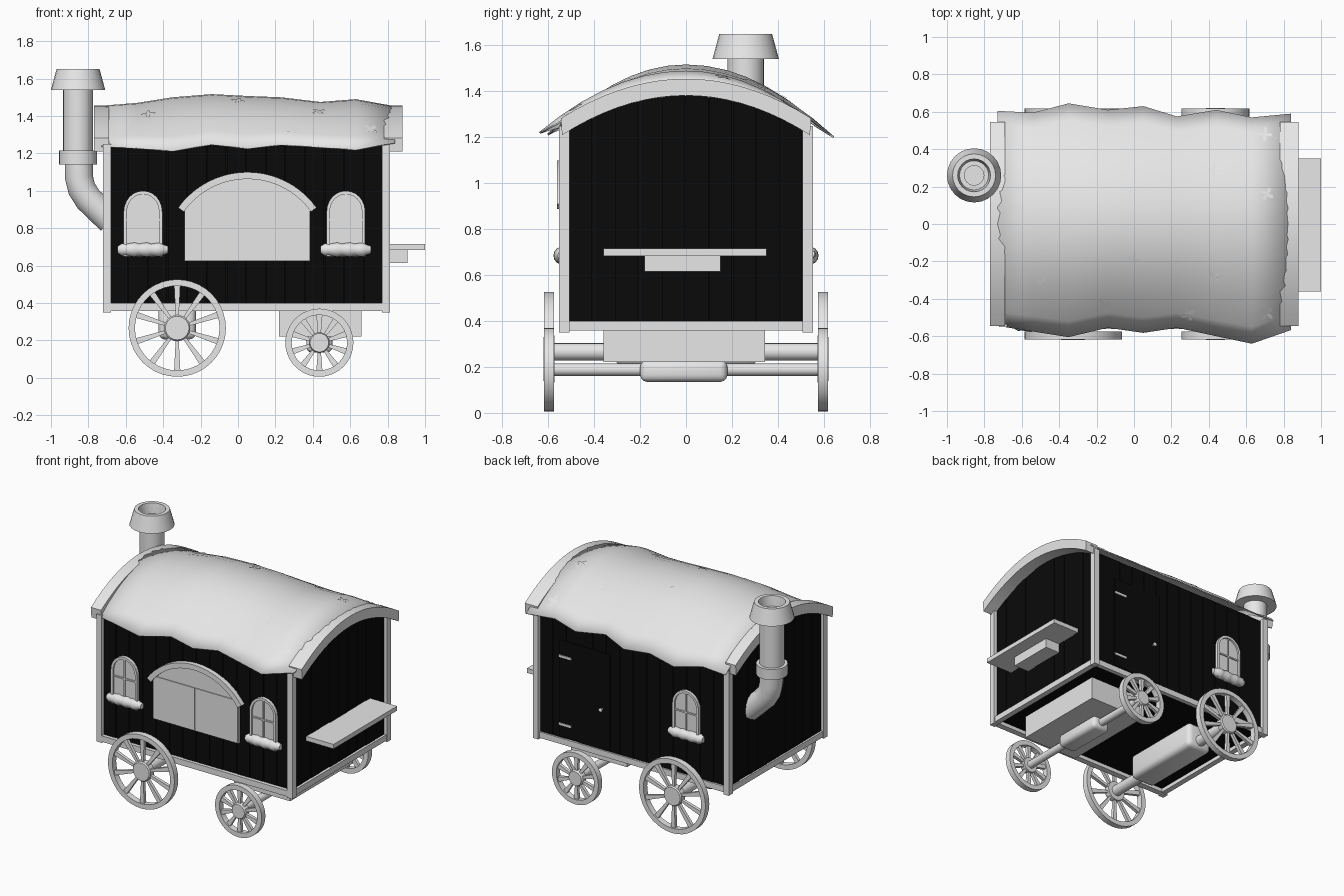
import bpy, bmesh, math, random
from math import sin, cos, pi, sqrt
from mathutils import Vector
from mathutils.bvhtree import BVHTree

random.seed(4)
if "Cube" in bpy.data.objects:
    bpy.data.objects.remove(bpy.data.objects["Cube"])


def material(name, value):
    m = bpy.data.materials.new(name)
    m.use_nodes = True
    colour = (value, value, value, 1)
    m.diffuse_color = colour
    m.node_tree.nodes["Principled BSDF"].inputs["Base Color"].default_value = colour
    return m


GREY = material("pale_grey", 0.8)
BLACK = material("black_boards", 0.003)


def finish(name, bm, mat=GREY, smooth=False):
    bmesh.ops.recalc_face_normals(bm, faces=bm.faces)
    me = bpy.data.meshes.new(name)
    bm.to_mesh(me)
    bm.free()
    me.materials.append(mat)
    ob = bpy.data.objects.new(name, me)
    bpy.context.collection.objects.link(ob)
    if smooth:
        bpy.ops.object.select_all(action='DESELECT')
        ob.select_set(True)
        bpy.context.view_layer.objects.active = ob
        bpy.ops.object.shade_smooth_by_angle(angle=math.radians(40))
    return ob


def place(axis, u, v, t):
    return {'X': (t, u, v), 'Y': (u, t, v), 'Z': (u, v, t)}[axis]


def prism(bm, pts, axis, lo, hi):
    # Flat outline pushed along an axis
    a, b = [[bm.verts.new(place(axis, u, v, t)) for u, v in pts] for t in (lo, hi)]
    bm.faces.new(a)
    bm.faces.new(b[::-1])
    for i in range(len(pts)):
        j = (i + 1) % len(pts)
        bm.faces.new((a[i], a[j], b[j], b[i]))


def band(bm, outer, inner, axis, lo, hi, closed=False):
    # Strip between two outlines, with thickness
    rows = [[bm.verts.new(place(axis, u, v, t)) for u, v in line]
            for line, t in ((outer, lo), (outer, hi), (inner, hi), (inner, lo))]
    n = len(outer)
    for i in range(n if closed else n - 1):
        j = (i + 1) % n
        for k in range(4):
            p, q = rows[k], rows[(k + 1) % 4]
            bm.faces.new((p[i], p[j], q[j], q[i]))
    if not closed:
        for i in (0, n - 1):
            bm.faces.new([r[i] for r in rows])


def rect(u0, u1, v0, v1):
    return [(u0, v0), (u1, v0), (u1, v1), (u0, v1)]


def box(name, x0, x1, y0, y1, z0, z1, mat=GREY, bevel=0):
    bm = bmesh.new()
    prism(bm, rect(x0, x1, z0, z1), 'Y', y0, y1)
    if bevel:
        bmesh.ops.bevel(bm, geom=bm.edges[:], offset=bevel, segments=3, profile=0.5, affect='EDGES')
    return finish(name, bm, mat, bool(bevel))


def lathe(name, prof, loc, axis='Z', n=24, caps=True):
    # Turned part from (radius, distance) pairs
    bm = bmesh.new()
    rings = [[bm.verts.new(Vector(loc) + Vector(place(axis, r * cos(2 * pi * i / n), r * sin(2 * pi * i / n), h)))
              for i in range(n)] for r, h in prof]
    for a, b in zip(rings, rings[1:]):
        for i in range(n):
            j = (i + 1) % n
            bm.faces.new((a[i], a[j], b[j], b[i]))
    if caps:
        bm.faces.new(rings[0])
        bm.faces.new(rings[-1])
    return finish(name, bm, GREY, True)


def arch_z(y, top):
    return top - 0.58 * y * y


# Body core, floor included
ys = [-0.515 + 1.03 * i / 16 for i in range(17)]
bm = bmesh.new()
prism(bm, [(y, arch_z(y, 1.38)) for y in ys] + [(0.515, 0.385), (-0.515, 0.385)], 'X', -0.695, 0.78)
finish("body_core", bm, BLACK)

# Wall boards, with narrow gaps
for side, s in (("front", -1), ("back", 1)):
    bm = bmesh.new()
    for i in range(14):
        x = -0.69 + 1.47 * i / 14
        prism(bm, rect(x, x + 0.101, 0.39, 1.24), 'Y', s * 0.505, s * (0.525 + random.uniform(0, 0.005)))
    finish(side + "_wall_boards", bm, BLACK)
for side, lo, hi in (("left", 0.77, 0.788), ("right", -0.68, -0.703)):
    bm = bmesh.new()
    for i in range(10):
        y0, y1 = -0.51 + 0.102 * i, -0.412 + 0.102 * i
        tops = [(y, arch_z(y, 1.39)) for y in (y1, (y0 + y1) / 2, y0)]
        prism(bm, [(y0, 0.39), (y1, 0.39)] + tops, 'X', lo, hi + random.uniform(-0.003, 0.003))
    finish(side + "_wall_boards", bm, BLACK)

# Corner posts and bottom beams
for s, side in ((-1, "front"), (1, "back")):
    y0, y1 = sorted((s * 0.508, s * 0.552))
    for x0, end in ((-0.722, "right"), (0.77, "left")):
        box(f"{side}_{end}_post", x0, x0 + 0.042, y0, y1, 0.35, 1.25)
    box(side + "_beam", -0.70, 0.79, y0, s * 0.54 if s > 0 else y1, 0.358, 0.40)
for x0, end in ((-0.715, "right"), (0.765, "left")):
    box(end + "_beam", x0, x0 + 0.04, -0.53, 0.53, 0.358, 0.40)

# Curved gable trims
ys = [-0.545 + 1.09 * i / 18 for i in range(19)]
for end, lo, hi in (("right", -0.77, -0.69), ("left", 0.78, 0.88)):
    bm = bmesh.new()
    band(bm, [(y, arch_z(y, 1.455)) for y in ys], [(y * 0.99, arch_z(y, 1.382)) for y in ys], 'X', lo, hi)
    finish(end + "_gable_trim", bm, GREY, True)

# Sagging roof cover: x, ridge height, front edge y and z, back edge y
ribs = [(-0.73, 1.455, -0.545, 1.24, 0.605), (-0.54, 1.47, -0.575, 1.23, 0.595),
        (-0.35, 1.50, -0.605, 1.215, 0.645), (-0.14, 1.517, -0.555, 1.25, 0.61),
        (0.05, 1.507, -0.582, 1.228, 0.63), (0.23, 1.50, -0.555, 1.248, 0.575),
        (0.44, 1.475, -0.60, 1.235, 0.61), (0.63, 1.49, -0.64, 1.222, 0.57),
        (0.84, 1.452, -0.567, 1.26, 0.59)]
bm = bmesh.new()
grid = []
for x, top, yf, zf, yb in ribs:
    row = []
    for j in range(15):
        t = j / 7 - 1
        edge, low = (-yf, zf) if t < 0 else (yb, 1.61 - 0.63 * yb)
        row.append(bm.verts.new((x, t * edge, top - (top - low) * t * t)))
    grid.append(row)
for a, b in zip(grid, grid[1:]):
    for j in range(14):
        bm.faces.new((a[j], b[j], b[j + 1], a[j + 1]))
tree = BVHTree.FromBMesh(bm)
roof = finish("roof_cover", bm, GREY, True)
mod = roof.modifiers.new("thickness", 'SOLIDIFY')
mod.thickness = 0.008
mod.offset = -1

# Clover patches laid on the roof
bm = bmesh.new()
for x, y in ((-0.49, 0.31), (-0.17, 0.44), (0, 0.19), (0.43, 0.29), (0.70, 0.48), (0.71, 0.16),
             (-0.48, -0.31), (-0.16, -0.44), (0, -0.19), (0.43, -0.29), (0.29, -0.48), (0.71, -0.48)):
    spin = random.uniform(0, pi)
    loop = []
    for i in range(33):
        a = 2 * pi * i / 32
        r = (0.026 + 0.014 * cos(4 * a)) if i < 32 else 0
        px, py = x + r * cos(a + spin), y + r * sin(a + spin)
        hit = tree.ray_cast(Vector((px, py, 3)), Vector((0, 0, -1)))[0]
        loop.append(bm.verts.new((px, py, hit.z + 0.005)))
    for i in range(32):
        bm.faces.new((loop[32], loop[i], loop[(i + 1) % 32]))
finish("roof_patches", bm)


# Arched windows with bars and a padded sill
def arch_line(cx, half, bottom, spring, top):
    arc = [(cx + half * cos(pi * i / 12), spring + (top - spring) * sin(pi * i / 12)) for i in range(13)]
    return [(cx + half, bottom)] + arc + [(cx - half, bottom)]


for name, cx, s in (("front_right", -0.508, -1), ("front_left", 0.577, -1), ("back", -0.38, 1)):
    bm = bmesh.new()
    outer, inner = arch_line(cx, 0.103, 0.65, 0.89, 1.0), arch_line(cx, 0.086, 0.65, 0.89, 0.982)
    prism(bm, outer, 'Y', s * 0.51, s * 0.537)
    band(bm, outer, inner, 'Y', s * 0.51, s * 0.55)
    prism(bm, rect(cx - 0.005, cx + 0.005, 0.65, 0.985), 'Y', s * 0.52, s * 0.545)
    prism(bm, rect(cx - 0.09, cx + 0.09, 0.84, 0.85), 'Y', s * 0.52, s * 0.545)
    finish(name + "_window", bm)
    roll = [(0.036 * (1 - abs(i / 6 - 1) ** 6 * 0.45) + 0.004 * sin(i * 2.1), -0.135 + 0.27 * i / 12)
            for i in range(13)]
    lathe(name + "_window_sill", roll, (cx, s * 0.538, 0.685), 'X', 14)

# Serving hatch: arched panel, two shutters, hood
bm = bmesh.new()
tops = [(0.05 + 0.335 * u / 8, 0.645 + sqrt(0.42 ** 2 - (0.335 * u / 8) ** 2)) for u in range(8, -9, -1)]
prism(bm, [(-0.285, 0.625), (0.385, 0.625)] + tops, 'Y', -0.51, -0.543)
finish("hatch_panel", bm)
box("hatch_right_shutter", -0.28, 0.043, -0.549, -0.53, 0.63, 0.93)
box("hatch_left_shutter", 0.049, 0.38, -0.549, -0.53, 0.63, 0.93)
bm = bmesh.new()
arcs = [[(0.05 + r * sin(0.95 * k / 10), 0.645 + r * cos(0.95 * k / 10)) for k in range(-10, 11)]
        for r in (0.455, 0.418)]
band(bm, *arcs, 'Y', -0.51, -0.562)
finish("hatch_hood", bm, GREY, True)

# Back door with hinges and knob
box("door", 0.22, 0.62, 0.51, 0.536, 0.41, 1.09, BLACK)
for z, part in ((0.50, "lower"), (0.98, "upper")):
    box(part + "_hinge", 0.52, 0.62, 0.53, 0.542, z - 0.008, z + 0.008)
lathe("door_knob", [(0.006, 0), (0.006, 0.01), (0.014, 0.016), (0.014, 0.024), (0.006, 0.03)],
      (0.28, 0.535, 0.69), 'Y', 12)

# End shelf and bracket
box("shelf", 0.78, 1.0, -0.36, 0.35, 0.683, 0.715)
box("shelf_bracket", 0.78, 0.905, -0.18, 0.15, 0.615, 0.684)

# Stove pipe: bent lower part, collar, stack, flared cap
cu = bpy.data.curves.new("pipe_elbow", 'CURVE')
cu.dimensions = '3D'
cu.bevel_depth = 0.077
cu.bevel_resolution = 5
path = [(-0.852, 1.18), (-0.85, 1.07), (-0.835, 1.01), (-0.80, 0.955), (-0.68, 0.84)]
sp = cu.splines.new('POLY')
sp.points.add(len(path) - 1)
for p, (x, z) in zip(sp.points, path):
    p.co = (x, 0.26, z, 1)
elbow = bpy.data.objects.new("pipe_elbow", cu)
bpy.context.collection.objects.link(elbow)
cu.materials.append(GREY)
bpy.ops.object.select_all(action='DESELECT')
elbow.select_set(True)
bpy.context.view_layer.objects.active = elbow
bpy.ops.object.convert(target='MESH')
bpy.ops.object.shade_smooth_by_angle(angle=math.radians(40))
lathe("pipe_collar", [(0.07, 1.14), (0.102, 1.14), (0.102, 1.215), (0.07, 1.215)], (-0.855, 0.26, 0))
lathe("pipe_stack", [(0.08, 1.17), (0.08, 1.58), (0.052, 1.58), (0.052, 1.3)], (-0.855, 0.26, 0))
lathe("pipe_cap", [(0.075, 1.54), (0.145, 1.54), (0.115, 1.65), (0.088, 1.65), (0.075, 1.56), (0.075, 1.54)],
      (-0.855, 0.26, 0), caps=False)


# Wheels: rim, tapered spokes, hub
def wheel(name, cx, R, hub, s):
    ring = [[(cx + r * cos(2 * pi * i / 40), R + 0.006 + r * sin(2 * pi * i / 40)) for i in range(40)]
            for r in (R, R - 0.034)]
    bm = bmesh.new()
    band(bm, *ring, 'Y', s * 0.575, s * 0.618, True)
    finish(name + "_rim", bm, GREY, True)
    bm = bmesh.new()
    for k in range(10):
        a = 2 * pi * (k + 0.5) / 10
        pts = [(cx + d * cos(a) - w * sin(a), R + 0.006 + d * sin(a) + w * cos(a))
               for d, w in ((hub * 0.8, -0.008), (R - 0.025, -0.017), (R - 0.025, 0.017), (hub * 0.8, 0.008))]
        prism(bm, pts, 'Y', s * 0.585, s * 0.608)
    finish(name + "_spokes", bm)
    lathe(name + "_hub", [(hub, s * 0.572), (hub, s * 0.612), (hub * 0.9, s * 0.62)], (cx, 0, R + 0.006), 'Y')


for cx, R, hub, axle, name in ((-0.325, 0.26, 0.07, 0.038, "large"), (0.435, 0.182, 0.055, 0.027, "small")):
    wheel(name + "_front_wheel", cx, R, hub, -1)
    wheel(name + "_back_wheel", cx, R, hub, 1)
    lathe(name + "_axle", [(axle, -0.59), (axle, 0.59)], (cx, 0, R + 0.006), 'Y', 16)

# Undercarriage blocks
box("chassis_box", 0.22, 0.66, -0.36, 0.345, 0.222, 0.39)
box("small_axle_block", 0.365, 0.505, -0.20, 0.18, 0.135, 0.23, GREY, 0.03)
box("large_axle_block", -0.425, -0.225, -0.31, 0.31, 0.205, 0.39, GREY, 0.035)
